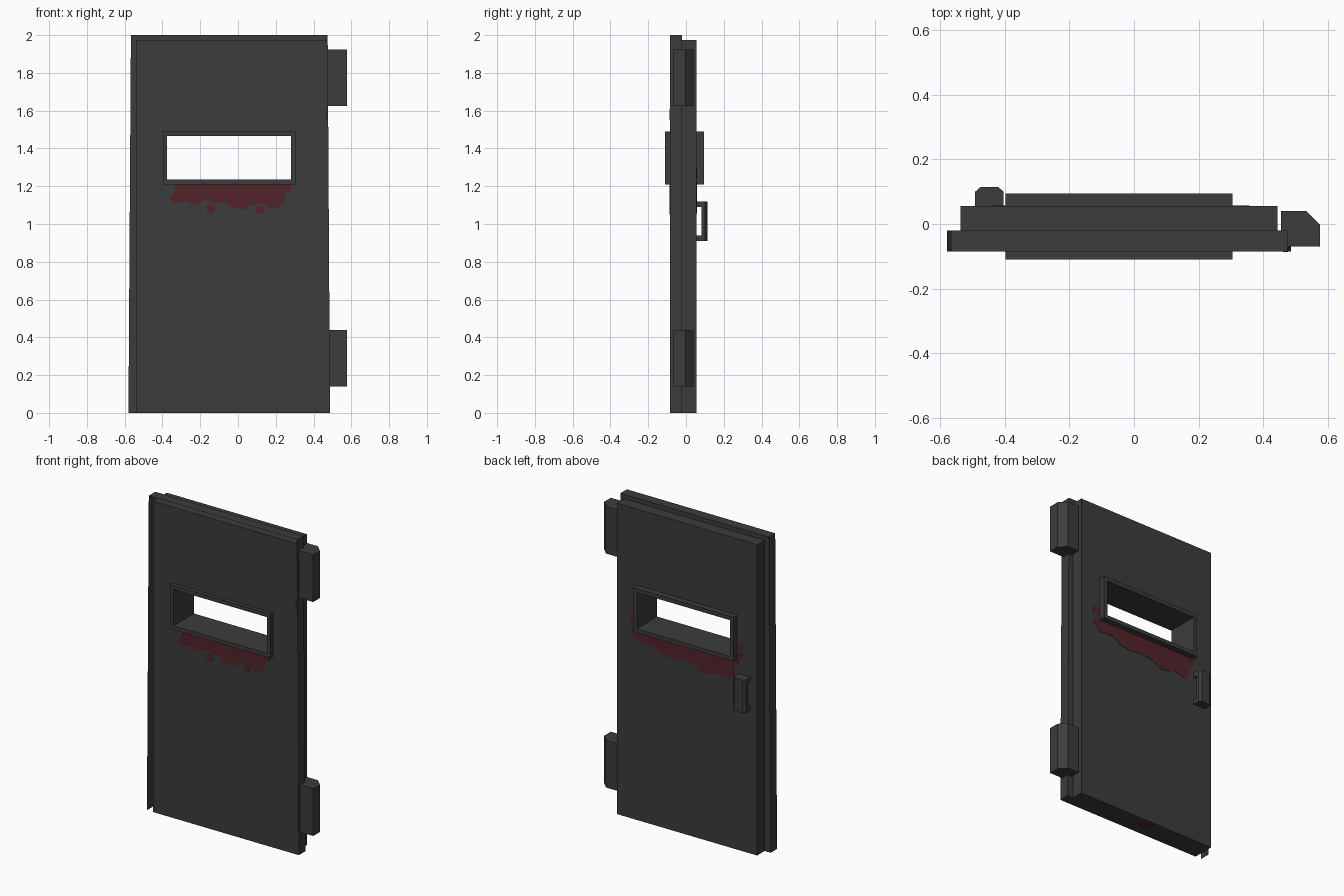
import bpy, bmesh, math

if "Cube" in bpy.data.objects:
    bpy.data.objects.remove(bpy.data.objects["Cube"])


def material(name, rgb):
    m = bpy.data.materials.new(name)
    m.diffuse_color = (*rgb, 1)
    m.use_nodes = True
    m.node_tree.nodes["Principled BSDF"].inputs["Base Color"].default_value = m.diffuse_color
    return m


STEEL = material("dark steel", (0.045, 0.045, 0.045))
RED = material("dried red", (0.085, 0.017, 0.023))


def finish(name, bm, mat, fix=True):
    if fix:
        bmesh.ops.recalc_face_normals(bm, faces=bm.faces)
    me = bpy.data.meshes.new(name)
    bm.to_mesh(me)
    bm.free()
    me.materials.append(mat)
    ob = bpy.data.objects.new(name, me)
    bpy.context.collection.objects.link(ob)
    return ob


def prism(name, pts, a, b, axis="z", mat=STEEL):
    """Extrude a 2D outline between a and b: (x, y) along z or (x, z) along y."""
    bm = bmesh.new()
    at = (lambda p, h: (p[0], p[1], h)) if axis == "z" else (lambda p, h: (p[0], h, p[1]))
    lo = [bm.verts.new(at(p, a)) for p in pts]
    hi = [bm.verts.new(at(p, b)) for p in pts]
    n = len(pts)
    bm.faces.new(lo)
    bm.faces.new(hi[::-1])
    for i in range(n):
        j = (i + 1) % n
        bm.faces.new((lo[i], hi[i], hi[j], lo[j]))
    return finish(name, bm, mat)


def ring(name, outer, inner, y0, y1):
    """Four-sided slab with a four-sided hole, outlines in (x, z)."""
    bm = bmesh.new()
    o0, o1, i0, i1 = [[bm.verts.new((x, y, z)) for x, z in loop]
                      for loop, y in ((outer, y0), (outer, y1), (inner, y0), (inner, y1))]
    for k in range(4):
        j = (k + 1) % 4
        for p, q in ((o0, i0), (i0, i1), (i1, o1), (o1, o0)):
            bm.faces.new((p[k], p[j], q[j], q[k]))
    return finish(name, bm, STEEL)


def rect(x0, x1, z0, z1):
    return [(x0, z0), (x1, z0), (x1, z1), (x0, z1)]


# Door slabs: narrower back, wider front with a leaning right edge
FRONT, MID, BACK, TOP = -0.085, -0.02, 0.055, 1.973
frame_outer = rect(-0.398, 0.305, 1.21, 1.49)
frame_inner = rect(-0.375, 0.28, 1.235, 1.465)
ring("back_slab", rect(-0.538, 0.445, 0, TOP), frame_outer, MID, BACK)
ring("front_slab", [(-0.538, 0), (0.487, 0), (0.475, TOP), (-0.538, TOP)],
     frame_outer, FRONT, MID)

# Viewing slot frame
ring("slot_frame", frame_outer, frame_inner, -0.11, 0.094)

# Sheet lip around the left and top edges, open at the front
bm = bmesh.new()
for quad in (
    [(-0.58, FRONT, 0), (-0.567, FRONT, 2), (-0.567, MID, 2), (-0.58, MID, 0)],
    [(-0.58, MID, 0), (-0.567, MID, 2), (-0.538, MID, 2), (-0.538, MID, 0)],
    [(-0.567, FRONT, 2), (0.475, FRONT, 2), (0.475, MID, 2), (-0.567, MID, 2)],
    [(-0.538, MID, 2), (0.475, MID, 2), (0.475, MID, TOP), (-0.538, MID, TOP)],
    [(0.475, FRONT, TOP), (0.475, MID, TOP), (0.475, MID, 2), (0.475, FRONT, 2)],
):
    bm.faces.new([bm.verts.new(v) for v in quad])
bmesh.ops.remove_doubles(bm, verts=bm.verts, dist=1e-5)
finish("edge_lip", bm, STEEL)

# Hinges
for name, z in (("lower_hinge", 0.14), ("upper_hinge", 1.625)):
    prism(name, [(0.455, -0.07), (0.577, -0.07), (0.577, -0.003), (0.533, 0.041),
                 (0.455, 0.041)], z, z + 0.3)

# Handle on the back
x0, x1, c = -0.492, -0.404, 0.016


def handle_part(name, y, z0, z1):
    prism(name, [(x0, y), (x0, 0.1), (x0 + c, 0.114), (x1 - c, 0.114), (x1, 0.1), (x1, y)], z0, z1)


handle_part("handle_grip", 0.083, 0.94, 1.09)
handle_part("handle_lower_mount", BACK, 0.91, 0.94)
handle_part("handle_upper_mount", BACK, 1.09, 1.12)


# Thin stains under the slot, front and back
def stain(name, pts, y0, y1):
    prism(name, pts, y0, y1, "y", RED)


def spot(x, z, r, n=9):
    return [(x + r * math.cos(math.tau * i / n), z + r * math.sin(math.tau * i / n))
            for i in range(n)]


stain("front_stain", [
    (-0.33, 1.215), (-0.335, 1.17), (-0.36, 1.14), (-0.35, 1.11), (-0.315, 1.11),
    (-0.28, 1.125), (-0.23, 1.10), (-0.17, 1.13), (-0.12, 1.11), (-0.07, 1.115),
    (-0.03, 1.085), (0.03, 1.075), (0.07, 1.10), (0.13, 1.11), (0.17, 1.085),
    (0.22, 1.09), (0.25, 1.13), (0.25, 1.165), (0.28, 1.175), (0.28, 1.215)],
    FRONT - 0.002, FRONT)
stain("front_drop_left", spot(-0.145, 1.08, 0.025), FRONT - 0.002, FRONT)
stain("front_drop_right", spot(0.12, 1.075, 0.025), FRONT - 0.002, FRONT)
stain("edge_stain", rect(0.462, 0.477, 1.55, 1.61), FRONT - 0.002, FRONT)
stain("back_stain", [
    (0.31, 1.215), (0.32, 1.17), (0.30, 1.13), (0.25, 1.14), (0.195, 1.133),
    (0.15, 1.10), (0.07, 1.09), (-0.02, 1.10), (-0.09, 1.09), (-0.15, 1.055),
    (-0.22, 1.06), (-0.26, 1.085), (-0.30, 1.065), (-0.345, 1.065), (-0.375, 1.10),
    (-0.37, 1.15), (-0.41, 1.18), (-0.40, 1.215)], BACK, BACK + 0.002)
for i, (x, z, r) in enumerate([(0.33, 1.265, 0.028), (0.32, 1.19, 0.03),
                               (-0.415, 1.235, 0.022), (-0.42, 1.29, 0.02)]):
    stain(f"back_drop_{i + 1}", spot(x, z, r), BACK, BACK + 0.002)

# Small stain on the bottom face
prism("bottom_stain", spot(-0.08, 0.0, 0.04), -0.001, 0.001, "z", RED)
